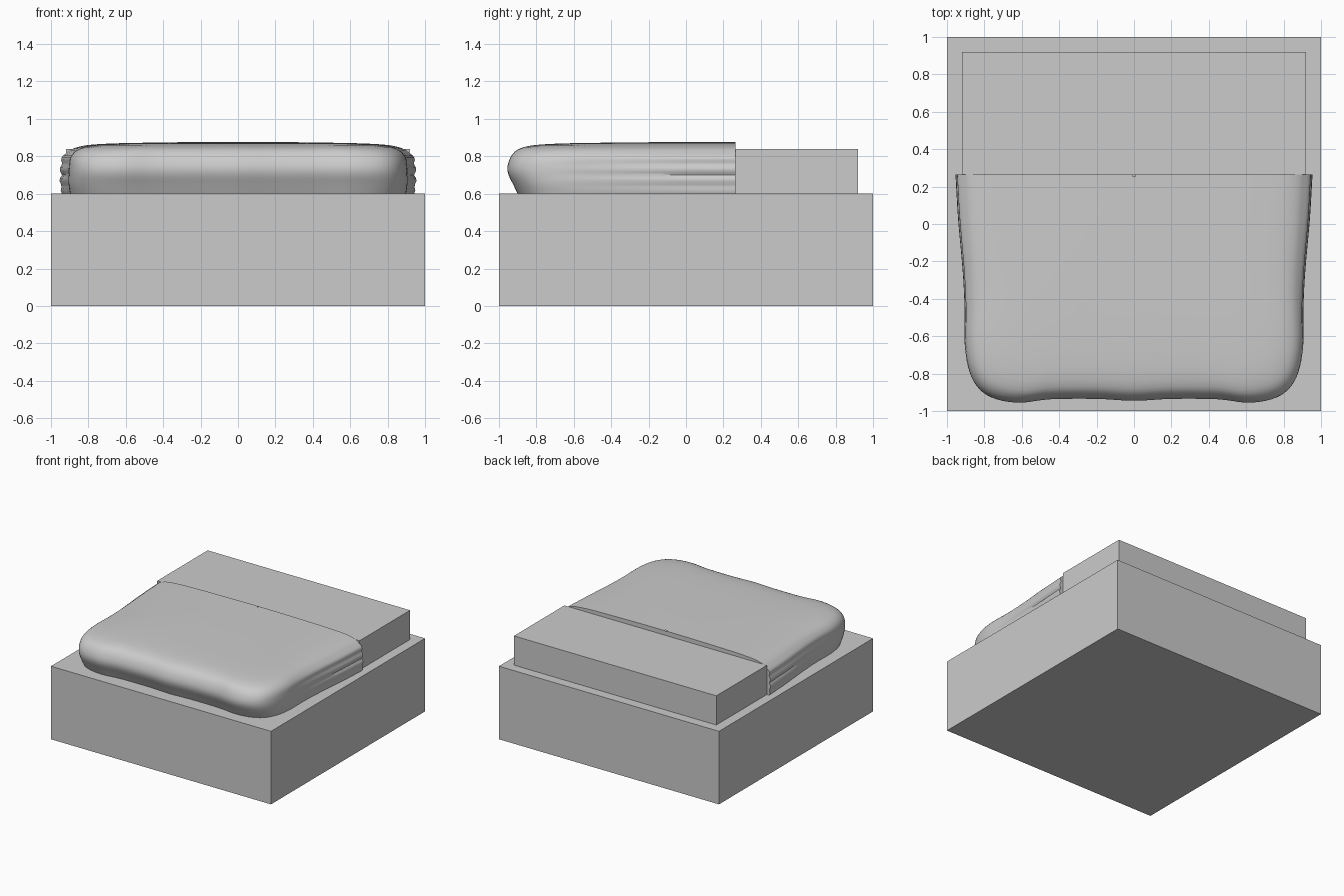
import bpy, math
from mathutils import Vector

cube = bpy.data.objects.get("Cube")
if cube:
    bpy.data.objects.remove(cube, do_unlink=True)

grey = bpy.data.materials.new("light grey")
grey.use_nodes = True
colour = (0.6, 0.6, 0.6, 1)
grey.diffuse_color = colour
grey.node_tree.nodes["Principled BSDF"].inputs["Base Color"].default_value = colour


def add_mesh(name, verts, faces):
    mesh = bpy.data.meshes.new(name)
    mesh.from_pydata(verts, [], faces)
    mesh.materials.append(grey)
    obj = bpy.data.objects.new(name, mesh)
    bpy.context.collection.objects.link(obj)
    return obj


def add_box(name, x, y0, y1, z0, z1):
    verts = [(a, b, c) for a in (-x, x) for b in (y0, y1) for c in (z0, z1)]
    faces = [(0, 1, 3, 2), (4, 6, 7, 5), (0, 4, 5, 1),
             (2, 3, 7, 6), (0, 2, 6, 4), (1, 5, 7, 3)]
    return add_mesh(name, verts, faces)


def smooth_path(points, steps):
    """Catmull-Rom curve through the points."""
    pts = [Vector(p) for p in points]
    pts = [2 * pts[0] - pts[1]] + pts + [2 * pts[-1] - pts[-2]]
    out = []
    for a, b, c, d in zip(pts, pts[1:], pts[2:], pts[3:]):
        for i in range(steps):
            t = i / steps
            out.append(0.5 * (2 * b + (c - a) * t + (2 * a - 5 * b + 4 * c - d) * t * t
                              + (3 * b - 3 * c + d - a) * t ** 3))
    return out + [pts[-2]]


# Plinth and the raised rear block
add_box("base_block", 1, -1, 1, 0, 0.6)
add_box("rear_block", 0.92, 0.265, 0.92, 0.6, 0.84)

# Cushion plan: half outline from the rear edge to the front middle, mirrored
BACK = 0.265
half = [(0.945, BACK, 0), (0.93, 0, 0), (0.912, -0.25, 0), (0.905, -0.45, 0),
        (0.908, -0.65, 0), (0.885, -0.79, 0), (0.83, -0.885, 0), (0.74, -0.937, 0),
        (0.61, -0.955, 0), (0.45, -0.937, 0), (0.2, -0.935, 0), (0, -0.945, 0)]
outline = smooth_path(half + [(-x, y, z) for x, y, z in half[-2::-1]], 4)

# Cushion profile: width scale, depth scale, height
profile = [(0.985, 0.955, 0.6), (0.995, 0.975, 0.65), (0.995, 0.995, 0.7),
           (0.993, 1, 0.74), (0.988, 0.992, 0.78), (0.97, 0.975, 0.815),
           (0.93, 0.945, 0.842), (0.85, 0.88, 0.86), (0.7, 0.75, 0.869),
           (0.5, 0.55, 0.873), (0.25, 0.28, 0.876), (0.01, 0.01, 0.877)]
levels = smooth_path(profile, 3)

verts, faces = [], []
n = len(outline)
for sx, sy, z in levels:
    # side folds that deepen towards the rear
    fold = 0.014 * math.cos((z - 0.672) * math.tau / 0.118) if z < 0.82 else 0
    for p in outline:
        near = max(0, min(1, (p.y + 0.75) / 0.8))
        side = math.copysign(fold * near, p.x) if abs(p.x) > 0.85 else 0
        verts.append((p.x * sx + side, BACK + (p.y - BACK) * sy, z))
for r in range(len(levels) - 1):
    for i in range(n - 1):
        a = r * n + i
        faces.append((a, a + n, a + n + 1, a + 1))
# Flat rear face closing the cushion
right = [r * n for r in range(len(levels))]
left = [r * n + n - 1 for r in reversed(range(len(levels)))]
faces.append(tuple(right + left))
cushion = add_mesh("cushion", verts, faces)

# Consistent normals, then smooth shading with a sharp rear edge
bpy.ops.object.select_all(action='DESELECT')
cushion.select_set(True)
bpy.context.view_layer.objects.active = cushion
bpy.ops.object.mode_set(mode='EDIT')
bpy.ops.mesh.select_all(action='SELECT')
bpy.ops.mesh.normals_make_consistent(inside=False)
bpy.ops.object.mode_set(mode='OBJECT')
bpy.ops.object.shade_smooth_by_angle(angle=math.radians(50))
